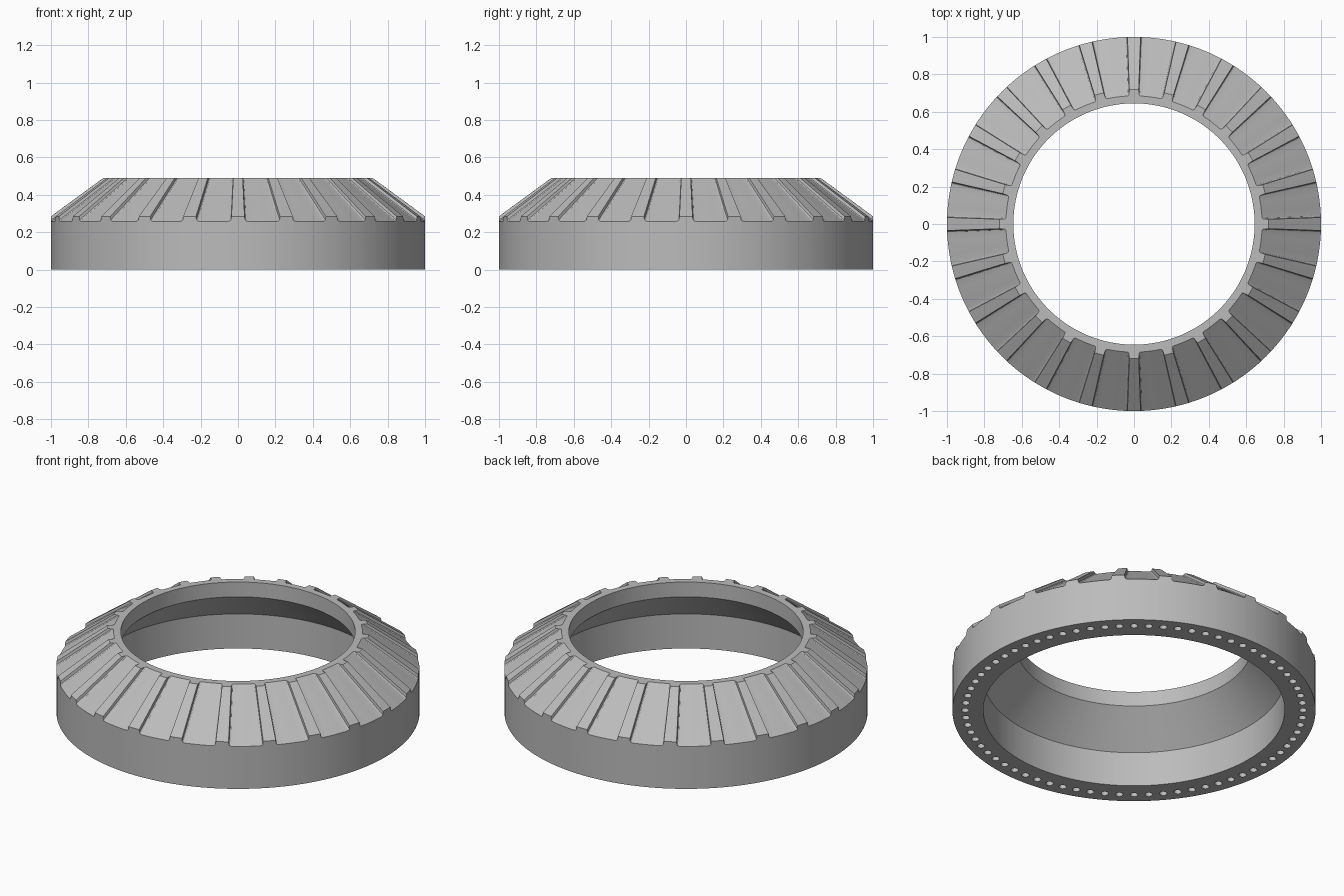
import bpy, bmesh
from math import radians, sin, cos, pi
from mathutils import Matrix

cube = bpy.data.objects.get("Cube")
if cube:
    bpy.data.objects.remove(cube, do_unlink=True)

RIBS = 24
HOLES = 72

grey = bpy.data.materials.new("plain_grey")
grey.use_nodes = True
colour = (0.5, 0.5, 0.5, 1)
grey.diffuse_color = colour
grey.node_tree.nodes["Principled BSDF"].inputs["Base Color"].default_value = colour


def add_object(name, bm):
    bmesh.ops.recalc_face_normals(bm, faces=bm.faces)
    mesh = bpy.data.meshes.new(name)
    bm.to_mesh(mesh)
    bm.free()
    mesh.materials.append(grey)
    ob = bpy.data.objects.new(name, mesh)
    bpy.context.collection.objects.link(ob)
    return ob


def section(depth):
    """Ring cross-section (radius, height); depth 0 on a rib, 1 in a recess."""
    return [(1, 0), (1, 0.285 - 0.027 * depth), (0.72 - 0.035 * depth, 0.49),
            (0.645, 0.49), (0.645, 0.40), (0.83, 0.21), (0.83, 0)]


# Angle from the rib centre in degrees, and recess depth there
half_step = [(2.0, 0), (2.15, 0.7), (2.5, 0.93), (3.1, 1), (5.3, 1)]
step = 360 / RIBS
pitch = [(0, 0)] + half_step + [(step / 2, 1)]
pitch += [(step - a, d) for a, d in reversed(half_step)]

# Conical ring with narrow raised ribs
bm = bmesh.new()
loops = []
for i in range(RIBS):
    for angle, depth in pitch:
        t = radians(i * step + angle)
        loops.append([bm.verts.new((r * cos(t), r * sin(t), z))
                      for r, z in section(depth)])
for k, a in enumerate(loops):
    b = loops[(k + 1) % len(loops)]
    for j in range(len(a)):
        n = (j + 1) % len(a)
        bm.faces.new((a[j], b[j], b[n], a[n]))
ring = add_object("ribbed_ring", bm)

# Bolt holes in the underside
bm = bmesh.new()
for i in range(HOLES):
    place = Matrix.Rotation(2 * pi * i / HOLES, 4, 'Z') @ Matrix.Translation((0.93, 0, 0))
    bmesh.ops.create_cone(bm, cap_ends=True, segments=16, radius1=0.021,
                          radius2=0.021, depth=0.2, matrix=place)
cutter = add_object("bolt_hole_cutter", bm)
cutter.hide_render = True

cut = ring.modifiers.new("bolt_holes", 'BOOLEAN')
cut.operation = 'DIFFERENCE'
cut.solver = 'EXACT'
cut.object = cutter

bpy.ops.object.select_all(action='DESELECT')
ring.select_set(True)
bpy.context.view_layer.objects.active = ring
bpy.ops.object.modifier_apply(modifier=cut.name)
bpy.data.objects.remove(cutter, do_unlink=True)
bpy.ops.object.shade_smooth_by_angle(angle=radians(25))
